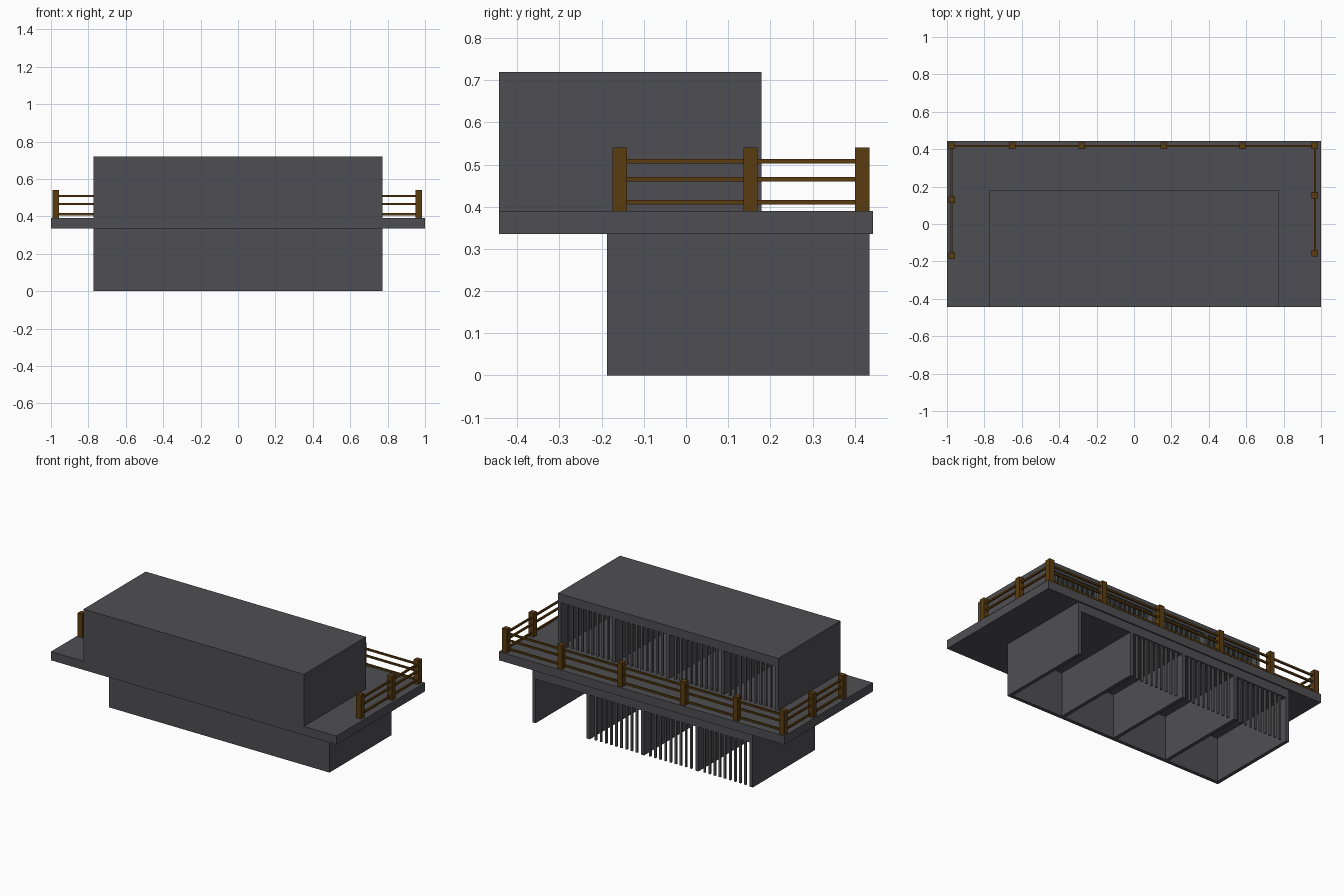
import bpy, bmesh
from mathutils import Vector

if "Cube" in bpy.data.objects:
    bpy.data.objects.remove(bpy.data.objects["Cube"])


def material(name, rgb):
    m = bpy.data.materials.new(name)
    m.diffuse_color = (*rgb, 1)
    m.use_nodes = True
    m.node_tree.nodes["Principled BSDF"].inputs["Base Color"].default_value = m.diffuse_color
    return m


CONCRETE = material("dark grey concrete", (0.078, 0.076, 0.085))
STEEL = material("grey steel", (0.105, 0.102, 0.105))
WOOD = material("brown wood", (0.105, 0.046, 0.005))


def add_box(bm, x0, x1, y0, y1, z0, z1):
    size = Vector((x1 - x0, y1 - y0, z1 - z0))
    mid = Vector((x0 + x1, y0 + y1, z0 + z1)) / 2
    for v in bmesh.ops.create_cube(bm, size=1)["verts"]:
        v.co = Vector(a * b for a, b in zip(v.co, size)) + mid


def boxes(name, mat, items):
    bm = bmesh.new()
    for item in items:
        add_box(bm, *item)
    mesh = bpy.data.meshes.new(name)
    bm.to_mesh(mesh)
    bm.free()
    mesh.materials.append(mat)
    ob = bpy.data.objects.new(name, mesh)
    bpy.context.collection.objects.link(ob)
    return ob


# Cell block: roof, front wall, dividers and bars across the open back
HALF, DEPTH, HEIGHT, ROOF, WALL = 0.772, 0.622, 0.335, 0.055, 0.022
CELLS, BARS, BAR = 4, 9, 0.006


def cell_block(name, y0, z0, barred_cells):
    y1, z1 = y0 + DEPTH, z0 + HEIGHT
    zc = z1 - ROOF
    boxes(name + "_roof", CONCRETE, [(-HALF, HALF, y0, y1, zc, z1)])
    boxes(name + "_front_wall", CONCRETE, [(-HALF, HALF, y0, y0 + WALL, z0, zc)])
    pitch = (2 * HALF - WALL) / CELLS
    boxes(name + "_dividers", CONCRETE,
          [(-HALF + i * pitch, -HALF + i * pitch + WALL, y0 + WALL, y1, z0, zc)
           for i in range(CELLS + 1)])
    bars = []
    for c in barred_cells:
        left = -HALF + c * pitch + WALL
        for b in range(BARS):
            x = left + (pitch - WALL) * (b + 1) / (BARS + 1)
            bars.append((x - BAR, x + BAR, y1 - 0.018, y1 - 0.006, z0, zc))
    boxes(name + "_bars", STEEL, bars)


cell_block("lower_cells", -0.187, 0.0, range(3))
cell_block("upper_cells", -0.443, 0.385, range(4))

# Walkway slab between the storeys
boxes("walkway_slab", CONCRETE, [(-1, 1, -0.443, 0.443, 0.335, 0.39)])

# Wooden fence around the back and sides of the walkway
LEFT, RIGHT, BACK = -0.975, 0.967, 0.418
posts = [(LEFT, -0.17), (LEFT, 0.13), (LEFT, BACK), (-0.65, BACK), (-0.28, BACK),
         (0.16, BACK), (0.58, BACK), (RIGHT, BACK), (RIGHT, 0.153), (RIGHT, -0.157)]
P, R = 0.017, 0.0055
boxes("fence_posts", WOOD,
      [(x - P, x + P, y - P, y + P, 0.39, 0.54) for x, y in posts])
rails = []
for (xa, ya), (xb, yb) in zip(posts, posts[1:]):
    for z in (0.411, 0.465, 0.508):
        rails.append((min(xa, xb) - R, max(xa, xb) + R,
                      min(ya, yb) - R, max(ya, yb) + R, z - R, z + R))
boxes("fence_rails", WOOD, rails)
